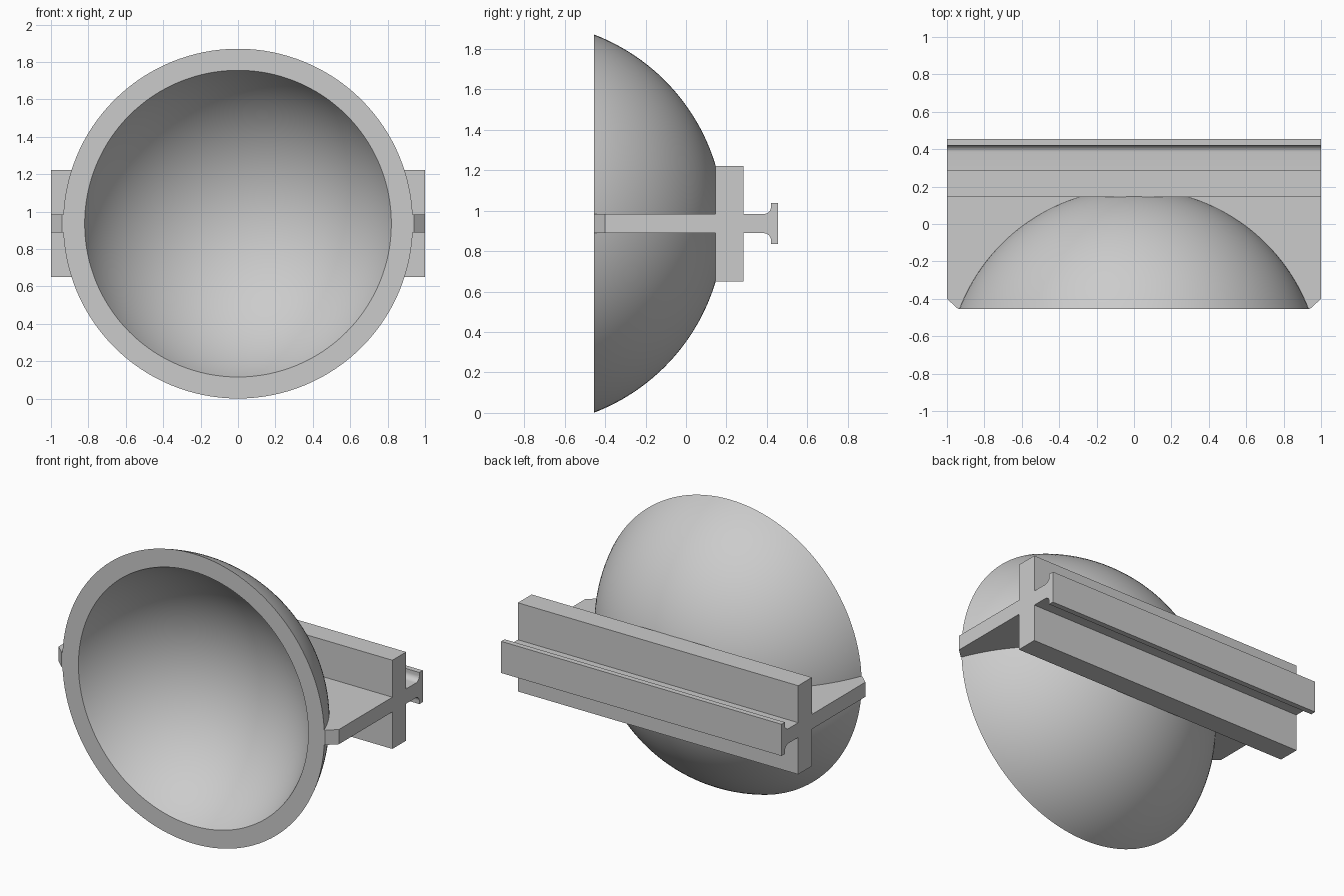
import bpy, bmesh
from math import sin, cos, pi, asin, radians
from mathutils import Matrix, Vector

if "Cube" in bpy.data.objects:
    bpy.data.objects.remove(bpy.data.objects["Cube"])

MID_Z = 0.936        # height of the bowl axis
CENTRE_Y = -0.8125   # centre of the bowl's spheres
FRONT_Y = -0.455
RIM_OUT, RIM_IN = 0.935, 0.82
WEB = 0.0475         # half thickness of the web

grey = bpy.data.materials.new("light grey")
grey.use_nodes = True
colour = (0.6, 0.6, 0.6, 1)
grey.diffuse_color = colour
grey.node_tree.nodes["Principled BSDF"].inputs["Base Color"].default_value = colour


def finish(name, bm):
    bmesh.ops.recalc_face_normals(bm, faces=bm.faces)
    mesh = bpy.data.meshes.new(name)
    bm.to_mesh(mesh)
    bm.free()
    mesh.materials.append(grey)
    ob = bpy.data.objects.new(name, mesh)
    bpy.context.collection.objects.link(ob)
    bpy.ops.object.select_all(action='DESELECT')
    ob.select_set(True)
    bpy.context.view_layer.objects.active = ob
    bpy.ops.object.shade_smooth_by_angle(angle=radians(30))
    return ob


def prism(name, points, depth):
    """Extrude a closed outline of 3D points along a vector."""
    bm = bmesh.new()
    face = bm.faces.new([bm.verts.new(p) for p in points])
    new = bmesh.ops.extrude_face_region(bm, geom=[face], use_keep_orig=True)["geom"]
    bmesh.ops.translate(bm, vec=depth, verts=[v for v in new if isinstance(v, bmesh.types.BMVert)])
    return finish(name, bm)


def arc(radius, rim, steps):
    """Half profile (r, y) of a spherical cap, from the rim to the pole."""
    start = asin(rim / radius)
    return [(radius * sin(start * (1 - i / steps)), CENTRE_Y + radius * cos(start * (1 - i / steps)))
            for i in range(steps + 1)]


def sphere_radius(rim):
    return (rim ** 2 + (FRONT_Y - CENTRE_Y) ** 2) ** 0.5


# Bowl: outer and inner caps joined by a flat rim, spun round the y axis
outline = arc(sphere_radius(RIM_IN), RIM_IN, 32)[::-1] + arc(sphere_radius(RIM_OUT), RIM_OUT, 32)
bm = bmesh.new()
verts = [bm.verts.new((r, y, MID_Z)) for r, y in outline]
edges = [bm.edges.new(pair) for pair in zip(verts, verts[1:])]
bmesh.ops.spin(bm, geom=verts + edges, cent=(0, 0, MID_Z), axis=(0, 1, 0),
               angle=2 * pi, steps=128, use_merge=True)
bmesh.ops.remove_doubles(bm, verts=bm.verts, dist=0.0001)
finish("bowl", bm)

# Horizontal web hugging the bowl, with chamfered front corners
hug = arc(sphere_radius(RIM_OUT) - 0.005, RIM_OUT - 0.005, 32)
right = [(0.15, 1.0), (-0.40, 1.0), (FRONT_Y, 0.94)]
half = [(x, y) for y, x in right] + hug
plan = half + [(-x, y) for x, y in half[-2::-1]]
prism("web", [(x, y, MID_Z - WEB) for x, y in plan], Vector((0, 0, 2 * WEB)))

# Beam: upright slab, rear web and filleted flange in one section
fillet = 0.035
upper = [(0.145, 0.286), (0.285, 0.286), (0.285, WEB)]
upper += [(0.42 - fillet + fillet * sin(a), WEB + fillet - fillet * cos(a))
          for a in (i * pi / 16 for i in range(9))]
upper += [(0.42, 0.102), (0.455, 0.102)]
section = upper + [(y, -z) for y, z in reversed(upper)]
prism("beam", [(-1, y, MID_Z + z) for y, z in section], Vector((2, 0, 0)))
